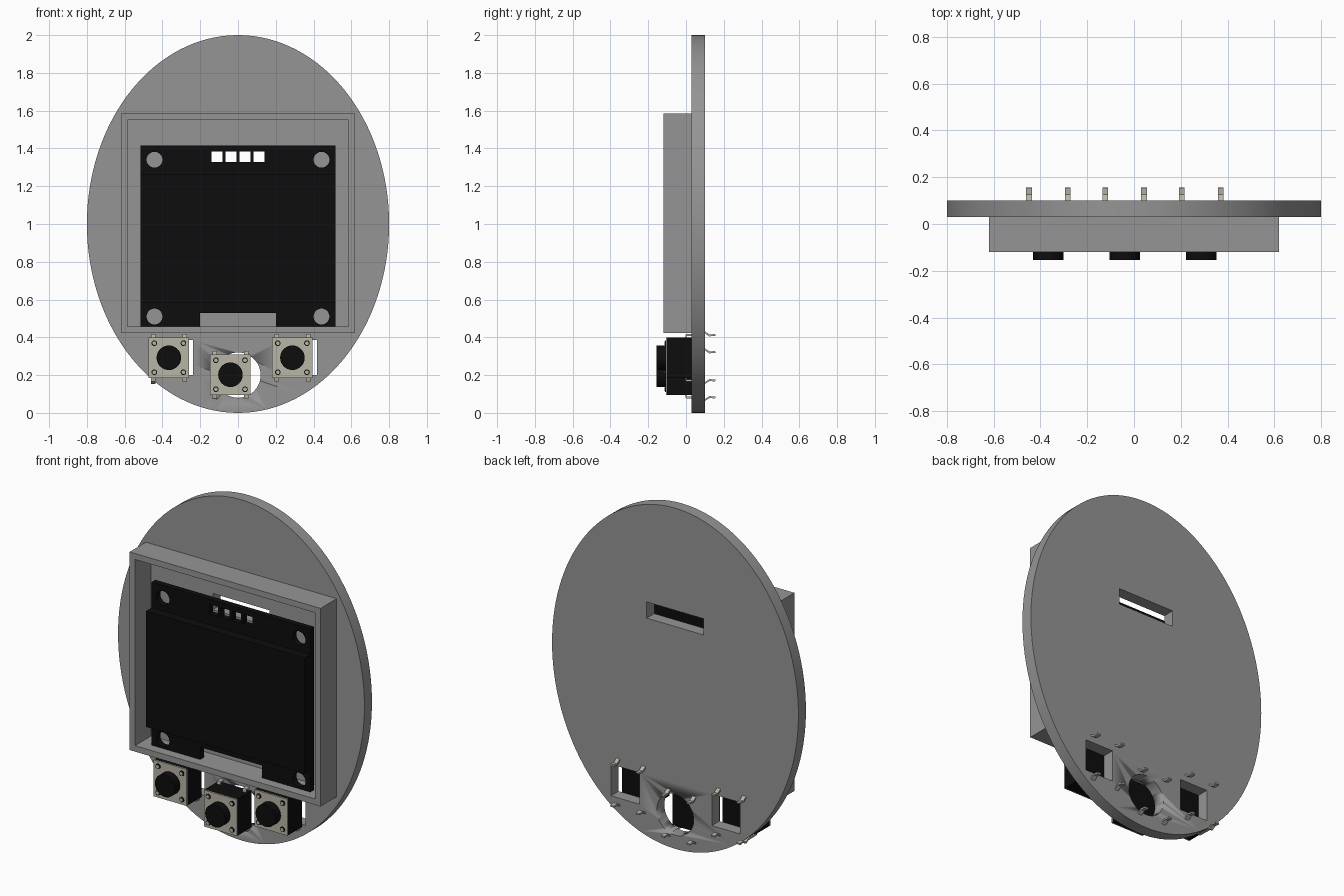
import bpy, bmesh, math
from mathutils import Matrix, Vector

if "Cube" in bpy.data.objects:
    bpy.data.objects.remove(bpy.data.objects["Cube"])


def material(name, rgb):
    m = bpy.data.materials.new(name)
    m.diffuse_color = (*rgb, 1)
    m.use_nodes = True
    m.node_tree.nodes["Principled BSDF"].inputs["Base Color"].default_value = m.diffuse_color
    return m


GREY = material("case grey", (0.30, 0.30, 0.30))
BLACK = material("black plastic", (0.004, 0.004, 0.004))
METAL = material("warm metal", (0.48, 0.46, 0.38))


def finish(name, bm, mat, smooth=False):
    bmesh.ops.recalc_face_normals(bm, faces=bm.faces)
    me = bpy.data.meshes.new(name)
    bm.to_mesh(me)
    bm.free()
    me.materials.append(mat)
    ob = bpy.data.objects.new(name, me)
    bpy.context.collection.objects.link(ob)
    if smooth:
        bpy.ops.object.select_all(action='DESELECT')
        ob.select_set(True)
        bpy.context.view_layer.objects.active = ob
        bpy.ops.object.shade_smooth_by_angle(angle=math.radians(30))
    return ob


def box(name, x, y, z, mat):
    """Box from (min, max) ranges."""
    bm = bmesh.new()
    bmesh.ops.create_cube(bm, size=1)
    for v in bm.verts:
        v.co = Vector([(r[0] + r[1]) / 2 + c * (r[1] - r[0]) for c, r in zip(v.co, (x, y, z))])
    return finish(name, bm, mat)


def disc(name, x, z, rx, rz, y, mat, sides=32):
    """Cylinder whose axis runs front to back."""
    bm = bmesh.new()
    bmesh.ops.create_cone(bm, cap_ends=True, segments=sides, radius1=1, radius2=1, depth=1,
                          matrix=Matrix.Rotation(math.pi / 2, 4, 'X'))
    for v in bm.verts:
        v.co = Vector((x + v.co.x * rx, (y[0] + y[1]) / 2 + v.co.y * (y[1] - y[0]), z + v.co.z * rz))
    return finish(name, bm, mat, True)


def cut(ob, cutters):
    """Subtract the cutters from ob, then remove them."""
    for c in cutters:
        mod = ob.modifiers.new("cut", 'BOOLEAN')
        mod.operation = 'DIFFERENCE'
        mod.solver = 'EXACT'
        mod.object = c
    dg = bpy.context.evaluated_depsgraph_get()
    me = bpy.data.meshes.new_from_object(ob.evaluated_get(dg))
    ob.modifiers.clear()
    ob.data = me
    for c in cutters:
        bpy.data.objects.remove(c)


# Oval back plate with cable slot and button openings
THRU = (-0.3, 0.3)
plate = disc("back_plate", 0, 1, 0.8, 1.0, (0.03, 0.10), GREY, 128)
cut(plate, [box("slot_cutter", (-0.185, 0.185), THRU, (1.305, 1.40), GREY),
            disc("round_cutter", 0, 0.2, 0.12, 0.12, THRU, GREY, 48)] +
    [box("square_cutter", (x - 0.092, x + 0.092), THRU, (0.20, 0.385), GREY)
     for x in (-0.33, 0.325)])

# Rectangular frame around the display
frame = box("display_frame", (-0.62, 0.62), (-0.12, 0.032), (0.422, 1.585), GREY)
cut(frame, [box("frame_cutter", (-0.585, 0.585), THRU, (0.457, 1.55), GREY)])

# Display circuit board with mounting holes, header holes and ribbon notch
board = box("display_board", (-0.515, 0.515), (-0.065, -0.03), (0.4575, 1.415), BLACK)
cut(board, [box("notch_cutter", (-0.2, 0.2), THRU, (0.3, 0.53), BLACK)] +
    [disc("mount_cutter", sx * 0.442, z, 0.042, 0.042, THRU, BLACK)
     for sx in (-1, 1) for z in (0.51, 1.34)] +
    [box("header_cutter", (x - 0.029, x + 0.029), THRU, (1.328, 1.385), BLACK)
     for x in (-0.112, -0.038, 0.036, 0.110)])
box("display_glass", (-0.515, 0.515), (-0.118, -0.065), (0.585, 1.265), BLACK)


# Bent strip leg: (y, distance from button centre) path
LEG = [(0.0, 0.104), (0.0, 0.12), (0.08, 0.122), (0.10, 0.134), (0.125, 0.118), (0.155, 0.121)]


def leg(x, z, side):
    bm = bmesh.new()
    rings = []
    for i, (y, d) in enumerate(LEG):
        a, b = Vector(LEG[max(i - 1, 0)]), Vector(LEG[min(i + 1, len(LEG) - 1)])
        t = (b - a).normalized() * 0.005
        rings.append([bm.verts.new((x + dx, y - s * t.y, z + side * (d + s * t.x)))
                      for dx, s in ((-0.012, -1), (0.012, -1), (0.012, 1), (-0.012, 1))])
    for r, q in zip(rings, rings[1:]):
        for k in range(4):
            bm.faces.new((r[k], r[(k + 1) % 4], q[(k + 1) % 4], q[k]))
    bm.faces.new(rings[0])
    bm.faces.new(rings[-1])
    finish("button_leg", bm, METAL)


# Three push buttons
for bx, bz in ((-0.366, 0.292), (-0.04, 0.202), (0.288, 0.292)):
    h = 0.107
    box("button_body", (bx - h, bx + h), (-0.10, 0.03), (bz - h, bz + h), BLACK)
    box("button_cover", (bx - h, bx + h), (-0.107, -0.10), (bz - h, bz + h), METAL)
    disc("button_cap", bx, bz, 0.065, 0.065, (-0.155, -0.10), BLACK)
    for sx in (-1, 1):
        for sz in (-1, 1):
            px, pz = bx + sx * 0.077, bz + sz * 0.077
            disc("rivet_rim", px, pz, 0.015, 0.015, (-0.112, -0.10), BLACK, 16)
            disc("rivet", px, pz, 0.010, 0.010, (-0.114, -0.10), METAL, 16)
            leg(bx + sx * 0.083, bz, sz)
